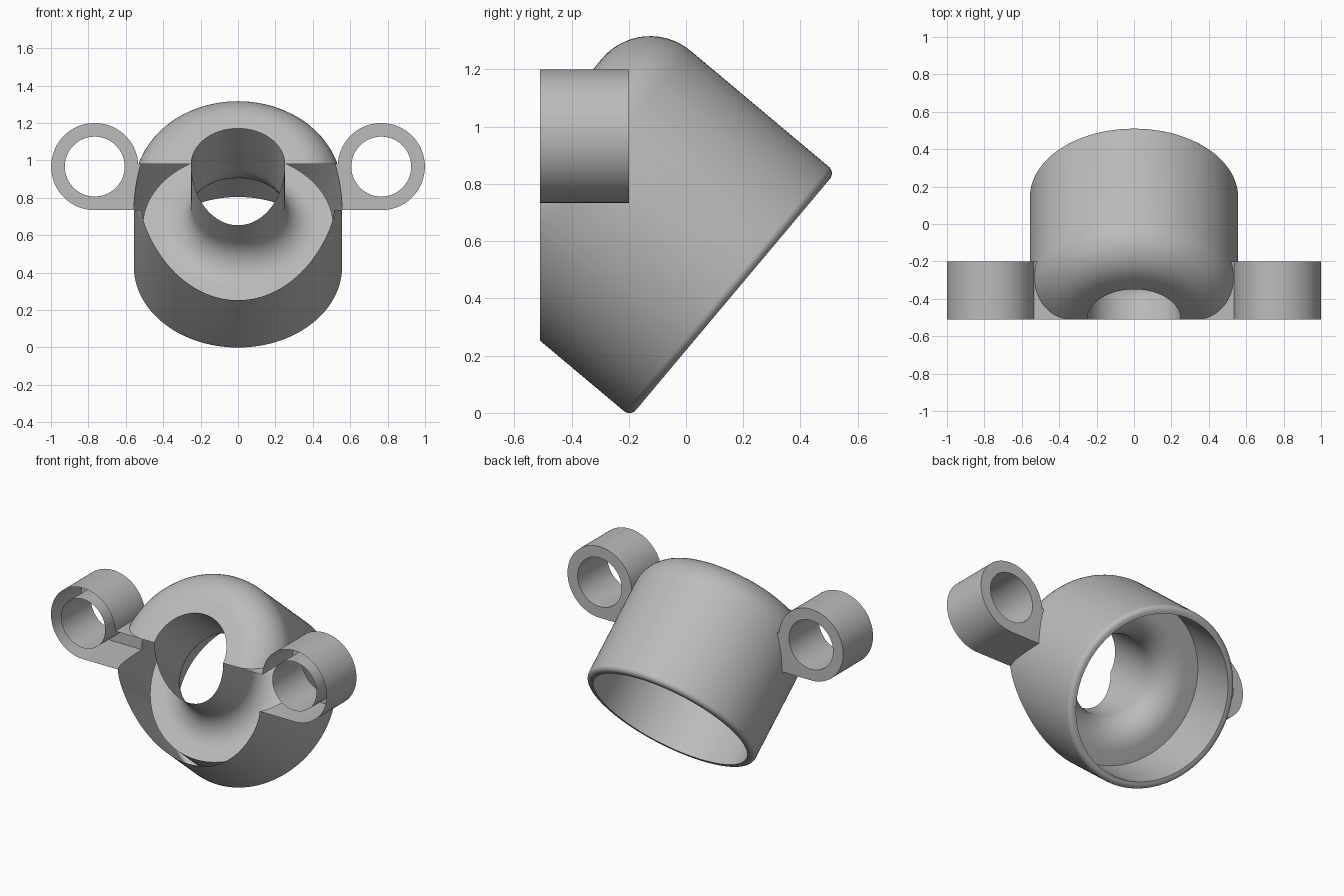
import bpy, bmesh
from math import sin, cos, radians, pi
from mathutils import Matrix

cube = bpy.data.objects.get("Cube")
if cube:
    bpy.data.objects.remove(cube, do_unlink=True)

grey = bpy.data.materials.new("plain grey")
grey.use_nodes = True
colour = (0.5, 0.5, 0.5, 1)
grey.diffuse_color = colour
grey.node_tree.nodes["Principled BSDF"].inputs["Base Color"].default_value = colour

# Main dimensions
R, LENGTH = 0.557, 0.88        # socket radius and length along its axis
CAVITY, BORE = 0.51, 0.25      # inner radii
FLOOR, FLARE = 0.358, 0.17     # cavity depth and bore lip radius
RIM, DOME = 0.03, 0.22         # outer edge radii
FRONT, BACK = -0.51, -0.2      # bracket depth range
EAR_X, EAR_Z, EAR_R, EAR_HOLE = 0.766, 0.967, 0.233, 0.16
TILT = Matrix.Translation((0, 0.164, 0.414)) @ Matrix.Rotation(radians(50), 4, 'X')


def finish(name, bm):
    bmesh.ops.recalc_face_normals(bm, faces=bm.faces)
    mesh = bpy.data.meshes.new(name)
    bm.to_mesh(mesh)
    bm.free()
    mesh.materials.append(grey)
    obj = bpy.data.objects.new(name, mesh)
    bpy.context.collection.objects.link(obj)
    return obj


def arc(cx, cz, r, start, end, steps=14):
    angles = [radians(start + (end - start) * i / steps) for i in range(steps + 1)]
    return [(cx + r * cos(a), cz + r * sin(a)) for a in angles]


def revolve(name, profile, steps=128):
    """Spin a radius/height profile round the tilted axis."""
    bm = bmesh.new()
    verts = [bm.verts.new((r, 0, z)) for r, z in profile]
    edges = [bm.edges.new(pair) for pair in zip(verts, verts[1:])]
    bmesh.ops.spin(bm, geom=verts + edges, cent=(0, 0, 0), axis=(0, 0, 1),
                   angle=2 * pi, steps=steps)
    bmesh.ops.remove_doubles(bm, verts=bm.verts, dist=1e-5)
    bmesh.ops.transform(bm, matrix=TILT, verts=bm.verts)
    return finish(name, bm)


def box(name, low, high):
    bm = bmesh.new()
    bmesh.ops.create_cube(bm, size=1)
    for v in bm.verts:
        v.co = [h if c > 0 else l for c, l, h in zip(v.co, low, high)]
    return finish(name, bm)


def ear_cylinder(name, side, radius, y0, y1):
    bm = bmesh.new()
    place = Matrix.Translation((side * EAR_X, (y0 + y1) / 2, EAR_Z))
    bmesh.ops.create_cone(bm, cap_ends=True, segments=96, radius1=radius, radius2=radius,
                          depth=y1 - y0, matrix=place @ Matrix.Rotation(pi / 2, 4, 'X'))
    return finish(name, bm)


def combine(target, tool, operation):
    mod = target.modifiers.new(operation.lower(), 'BOOLEAN')
    mod.operation, mod.object, mod.solver = operation, tool, 'EXACT'
    bpy.context.view_layer.objects.active = target
    bpy.ops.object.modifier_apply(modifier=mod.name)
    bpy.data.objects.remove(tool, do_unlink=True)


# Tilted round body with a domed upper edge
body = revolve("tilted_socket_with_ears",
               [(0, 0)] + arc(R - RIM, RIM, RIM, -90, 0, 8)
               + arc(R - DOME, LENGTH - DOME, DOME, 0, 90) + [(0, LENGTH)])

# Cross bar and ear rings, left long at the front for trimming
combine(body, box("cross_bar", (-EAR_X, FRONT - 0.1, EAR_Z - EAR_R),
                  (EAR_X, BACK, 0.98)), 'UNION')
for side in (-1, 1):
    combine(body, ear_cylinder("ear", side, EAR_R, FRONT - 0.1, BACK), 'UNION')
    combine(body, ear_cylinder("ear_hole", side, EAR_HOLE, FRONT - 0.3, BACK + 0.1),
            'DIFFERENCE')

# Cavity, flared lip and through bore
cavity = revolve("cavity",
                 [(0, -0.1), (CAVITY, -0.1), (CAVITY, FLOOR)]
                 + arc(BORE + FLARE, FLOOR + FLARE, FLARE, 270, 180)
                 + [(BORE, 1.4), (0, 1.4)])
combine(body, cavity, 'DIFFERENCE')

# Flat front face
combine(body, box("front_trim", (-2, -2, -1), (2, FRONT, 2)), 'DIFFERENCE')

bpy.ops.object.select_all(action='DESELECT')
body.select_set(True)
bpy.context.view_layer.objects.active = body
bpy.ops.object.shade_smooth_by_angle(angle=radians(30))
